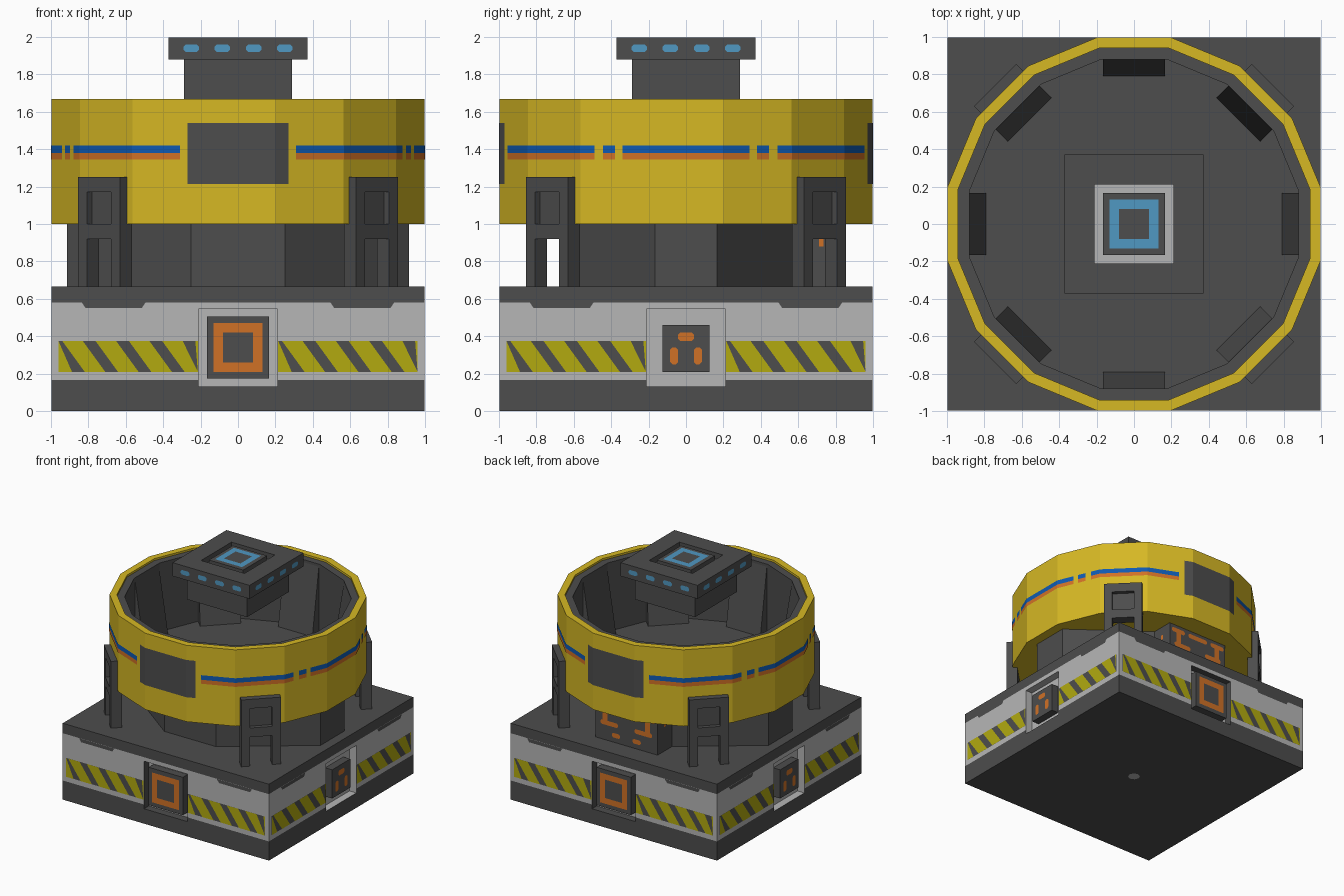
import bpy, bmesh, math
from mathutils import Matrix, Vector

if "Cube" in bpy.data.objects:
    bpy.data.objects.remove(bpy.data.objects["Cube"])

def mat(name, r, g, b):
    m = bpy.data.materials.new(name)
    lin = [((c / 255 + 0.055) / 1.055) ** 2.4 if c > 10 else c / 255 / 12.92 for c in (r, g, b)]
    m.diffuse_color = (*lin, 1)
    m.use_nodes = True
    m.node_tree.nodes["Principled BSDF"].inputs["Base Color"].default_value = m.diffuse_color
    return m

DARK = mat("dark grey", 77, 77, 77)
LIGHT = mat("light grey", 182, 182, 182)
YELLOW = mat("yellow", 214, 184, 36)
HAZARD = mat("hazard yellow", 178, 170, 16)
BLUE = mat("blue", 15, 90, 178)
ORANGE = mat("orange", 208, 113, 38)
CYAN = mat("light blue", 80, 152, 194)

def finish(bm, name, *mats):
    me = bpy.data.meshes.new(name)
    bm.to_mesh(me)
    bm.free()
    for m in mats:
        me.materials.append(m)
    ob = bpy.data.objects.new(name, me)
    bpy.context.collection.objects.link(ob)
    return ob

def add_box(bm, x0, x1, y0, y1, z0, z1, M=Matrix()):
    T = Matrix.Translation(((x0 + x1) / 2, (y0 + y1) / 2, (z0 + z1) / 2))
    S = Matrix.Diagonal((x1 - x0, y1 - y0, z1 - z0, 1))
    bmesh.ops.create_cube(bm, size=1, matrix=M @ T @ S)

def box(name, m, *dims):
    bm = bmesh.new()
    add_box(bm, *dims)
    return finish(bm, name, m)

def turn(deg):
    return Matrix.Rotation(math.radians(deg), 4, 'Z')

def add_poly(bm, pts, M):
    bm.faces.new([bm.verts.new(M @ Vector(p)) for p in pts])

def rect(u0, u1, z0, z1):
    return [(u0, z0), (u1, z0), (u1, z1), (u0, z1)]

def pill(u0, u1, z0, z1, c=0.012):
    return [(u0 + c, z0), (u1 - c, z0), (u1, z0 + c), (u1, z1 - c),
            (u1 - c, z1), (u0 + c, z1), (u0, z1 - c), (u0, z0 + c)]

def square_ring(a, b, cz):
    # square outline as four strips
    return [rect(-a, a, cz + b, cz + a), rect(-a, a, cz - a, cz - b),
            rect(-a, -b, cz - b, cz + b), rect(b, a, cz - b, cz + b)]

def plates(name, m, shapes, d, sides=(0, 1, 2, 3)):
    # flat painted shapes (u, z) laid on the chosen sides at distance d
    bm = bmesh.new()
    for k in sides:
        for s in shapes:
            add_poly(bm, [(u, -d, z) for u, z in s], turn(90 * k))
    return finish(bm, name, m)

def cut(ob, boxes):
    for i, dims in enumerate(boxes):
        c = box("recess_cutter", DARK, *dims)
        mod = ob.modifiers.new("recess", 'BOOLEAN')
        mod.operation, mod.solver, mod.object = 'DIFFERENCE', 'EXACT', c
        bpy.context.view_layer.objects.active = ob
        bpy.ops.object.modifier_apply(modifier=mod.name)
        bpy.data.objects.remove(c)

# --- base block with four panel recesses ---
B, DEEP, H = 0.996, 0.93, 0.21
base = box("base", DARK, -B, B, -B, B, 0, 0.667)
base.data.materials.append(LIGHT)
cut(base, [(-H, H, -1.2, -DEEP, 0.13, 0.545), (-H, H, DEEP, 1.2, 0.13, 0.545),
           (-1.2, -DEEP, -H, H, 0.13, 0.545), (DEEP, 1.2, -H, H, 0.13, 0.545)])
bm = bmesh.new()
bm.from_mesh(base.data)
for z in (0.167, 0.58):
    bmesh.ops.bisect_plane(bm, geom=bm.verts[:] + bm.edges[:] + bm.faces[:],
                           plane_co=(0, 0, z), plane_no=(0, 0, 1))
bm.normal_update()
for f in bm.faces:
    c, n = f.calc_center_median(), f.normal
    ax, ay = abs(c.x), abs(c.y)
    if abs(n.z) > 0.5:
        light = 0.05 < c.z < 0.6 and ax > ay
    elif ax < 0.25 and DEEP + 0.01 < ay < B - 0.01:
        light = False
    else:
        light = 0.167 < c.z < 0.58 or max(ax, ay) < B - 0.01
    f.material_index = int(light)
bm.to_mesh(base.data)
bm.free()

# painted hazard stripes and edge tabs on the base
stripes = []
for start in (-0.96, 0.215):
    end = start + 0.745
    for i in range(-1, 5):
        t = start + 0.02 + i * 0.178
        q = [min(max(u, start), end) for u in (t + 0.12, t + 0.23, t + 0.11, t)]
        if q[1] - q[0] > 0.01 or q[2] - q[3] > 0.01:
            stripes.append(list(zip(q, (0.21, 0.21, 0.375, 0.375))))
plates("stripe_band", DARK, [rect(-0.96, -0.213, 0.21, 0.375), rect(0.213, 0.96, 0.21, 0.375)], 0.998)
plates("hazard_stripes", HAZARD, stripes, 1.0)
plates("edge_tabs", DARK, [[(s - 0.15, 0.55), (s + 0.15, 0.55), (s + 0.17, 0.58), (s - 0.17, 0.58)]
                           for s in (-0.665, 0.665)], 0.999)
bm = bmesh.new()
bmesh.ops.create_circle(bm, cap_ends=True, segments=8, radius=0.05,
                        matrix=Matrix.Translation((0, 0, -0.002)) @ Matrix.Rotation(math.pi, 4, 'X'))
finish(bm, "underside_port", LIGHT)

# panel blocks sitting in the recesses
bm = bmesh.new()
for k in range(4):
    w, cz = ((0.165, 0.34), (0.125, 0.335))[k % 2]
    add_box(bm, -w, w, -0.997, -0.92, cz - w, cz + w, turn(90 * k))
finish(bm, "panel_blocks", DARK)
plates("panel_square_marks", ORANGE, square_ring(0.13, 0.08, 0.34), 1.0, (0, 2))
plates("panel_dot_marks", ORANGE, [pill(-0.042, 0.042, 0.375, 0.42), pill(-0.085, -0.042, 0.25, 0.34),
                                   pill(0.042, 0.085, 0.25, 0.34)], 1.0, (1, 3))

# --- core under the ring: stretched octagon ---
bm = bmesh.new()
quad = [(0.914, 0.165), (0.25, 0.66), (-0.25, 0.66), (-0.914, 0.165)]
outline = quad + [(-x, -y) for x, y in quad]
f = bm.faces.new([bm.verts.new((x, y, 0.66)) for x, y in outline])
up = bmesh.ops.extrude_face_region(bm, geom=[f])
bmesh.ops.translate(bm, vec=(0, 0, 0.36), verts=[v for v in up["geom"] if isinstance(v, bmesh.types.BMVert)])
bmesh.ops.recalc_face_normals(bm, faces=bm.faces)
finish(bm, "core", DARK)

# rear machinery box with orange markings
box("rear_box", DARK, -0.3, 0.3, 0.5, 0.82, 0.66, 1.01)
marks = [pill(-0.1, 0.1, 0.93, 0.97)]
for s in (-1, 1):
    marks += [pill(min(s * a, s * b), max(s * a, s * b), z0, z1) for a, b, z0, z1 in
              ((0.14, 0.28, 0.93, 0.97), (0.18, 0.23, 0.82, 0.94), (0.08, 0.25, 0.8, 0.84), (0.06, 0.14, 0.71, 0.75))]
plates("rear_box_marks", ORANGE, marks, 0.824, (2,))
plates("rear_box_side_marks", ORANGE, [rect(0.71, 0.735, 0.88, 0.92)], 0.303, (1,))
plates("rear_box_far_side_marks", ORANGE, [rect(-0.735, -0.71, 0.88, 0.92)], 0.303, (3,))

# --- sixteen-sided ring bowl ---
N, STEP = 16, 22.5
K = 1 / math.cos(math.radians(STEP / 2))
profile = [(0, 1.0), (0.997, 1.0), (0.997, 1.667), (0.94, 1.667), (0.94, 1.65), (0.88, 1.65), (0.88, 1.05), (0, 1.05)]
bm = bmesh.new()
for k in range(N):
    A, C = turn(STEP * (k - 0.5)), turn(STEP * (k + 0.5))
    for j, ((r0, z0), (r1, z1)) in enumerate(zip(profile, profile[1:])):
        p = [A @ Vector((r0 * K, 0, z0)), C @ Vector((r0 * K, 0, z0)),
             C @ Vector((r1 * K, 0, z1)), A @ Vector((r1 * K, 0, z1))]
        if r0 == 0:
            p.pop(0)
        elif r1 == 0:
            p.pop()
        f = bm.faces.new([bm.verts.new(v) for v in p])
        f.material_index = int(j > 3)
bmesh.ops.remove_doubles(bm, verts=bm.verts, dist=1e-4)
bmesh.ops.recalc_face_normals(bm, faces=bm.faces)
finish(bm, "ring", YELLOW, DARK)

# sloped panels inside the ring
bm = bmesh.new()
for k in range(8):
    M, w = turn(45 * k), 0.165
    a, b, c = [[(r, s * w, z) for s in (-1, 1)] for r, z in ((0.882, 1.64), (0.79, 1.05), (0.882, 1.04))]
    add_poly(bm, [a[0], a[1], b[1], b[0]], M)
    add_poly(bm, [a[0], b[0], c[0]], M)
    add_poly(bm, [a[1], c[1], b[1]], M)
bmesh.ops.remove_doubles(bm, verts=bm.verts, dist=1e-4)
finish(bm, "inner_panels", DARK)

# painted bands following the ring faces, mirrored into all quadrants
def bands(name, m, spans, z0, z1):
    bm = bmesh.new()
    for a0, a1 in spans:
        corners = [STEP * (i + 0.5) for i in range(-20, 20)]
        angs = [a0] + [c for c in corners if a0 < c < a1] + [a1]
        pts = []
        for a in angs:
            off = (a + STEP / 2) % STEP - STEP / 2
            r = 1.0 / math.cos(math.radians(off))
            pts.append((r * math.cos(math.radians(a)), r * math.sin(math.radians(a))))
        for p, q in zip(pts, pts[1:]):
            add_poly(bm, [(*p, z0), (*q, z0), (*q, z1), (*p, z1)], Matrix())
    finish(bm, name, m)

spans = []
for o in (0, 180):
    spans.append((o - 19.9, o + 19.9))
    for a0, a1 in ((22.3, 26.2), (29.1, 72)):
        spans += [(o + a0, o + a1), (o - a1, o - a0)]
bands("ring_blue_stripe", BLUE, spans, 1.38, 1.42)
bands("ring_orange_stripe", ORANGE, spans, 1.345, 1.38)
bands("ring_windows", DARK, [(74.5, 105.5), (-105.5, -74.5)], 1.215, 1.54)

# --- four diagonal support legs ---
for k, name in enumerate(("back_right", "back_left", "front_left", "front_right")):
    bm = bmesh.new()
    M = turn(45 + 90 * k)
    for y0, y1 in ((-0.159, -0.09), (0.09, 0.159)):
        add_box(bm, 0.96, 1.05, y0, y1, 0.66, 1.25, M)
    add_box(bm, 0.96, 1.05, -0.09, 0.09, 0.92, 1.0, M)
    add_box(bm, 0.96, 1.05, -0.09, 0.09, 1.17, 1.25, M)
    add_box(bm, 0.96, 1.015, -0.09, 0.09, 1.0, 1.17, M)
    finish(bm, name + "_leg", DARK)

# --- floating head: neck, cap, recessed top panel ---
box("neck", DARK, -0.29, 0.29, -0.29, 0.29, 1.667, 1.885)
cap = box("head_cap", DARK, -0.372, 0.372, -0.372, 0.372, 1.88, 1.998)
cut(cap, [(-H, H, -H, H, 1.94, 2.2)])
plates("head_lights", CYAN, [pill(c - 0.042, c + 0.042, 1.92, 1.96) for c in (-0.25, -0.084, 0.084, 0.25)], 0.375)
box("head_recess_floor", LIGHT, -H, H, -H, H, 1.935, 1.943)
box("head_top_block", DARK, -0.165, 0.165, -0.165, 0.165, 1.94, 1.997)
bm = bmesh.new()
for s in square_ring(0.13, 0.08, 0):
    add_poly(bm, [(u, v, 2.0) for u, v in s], Matrix())
finish(bm, "head_top_mark", CYAN)
